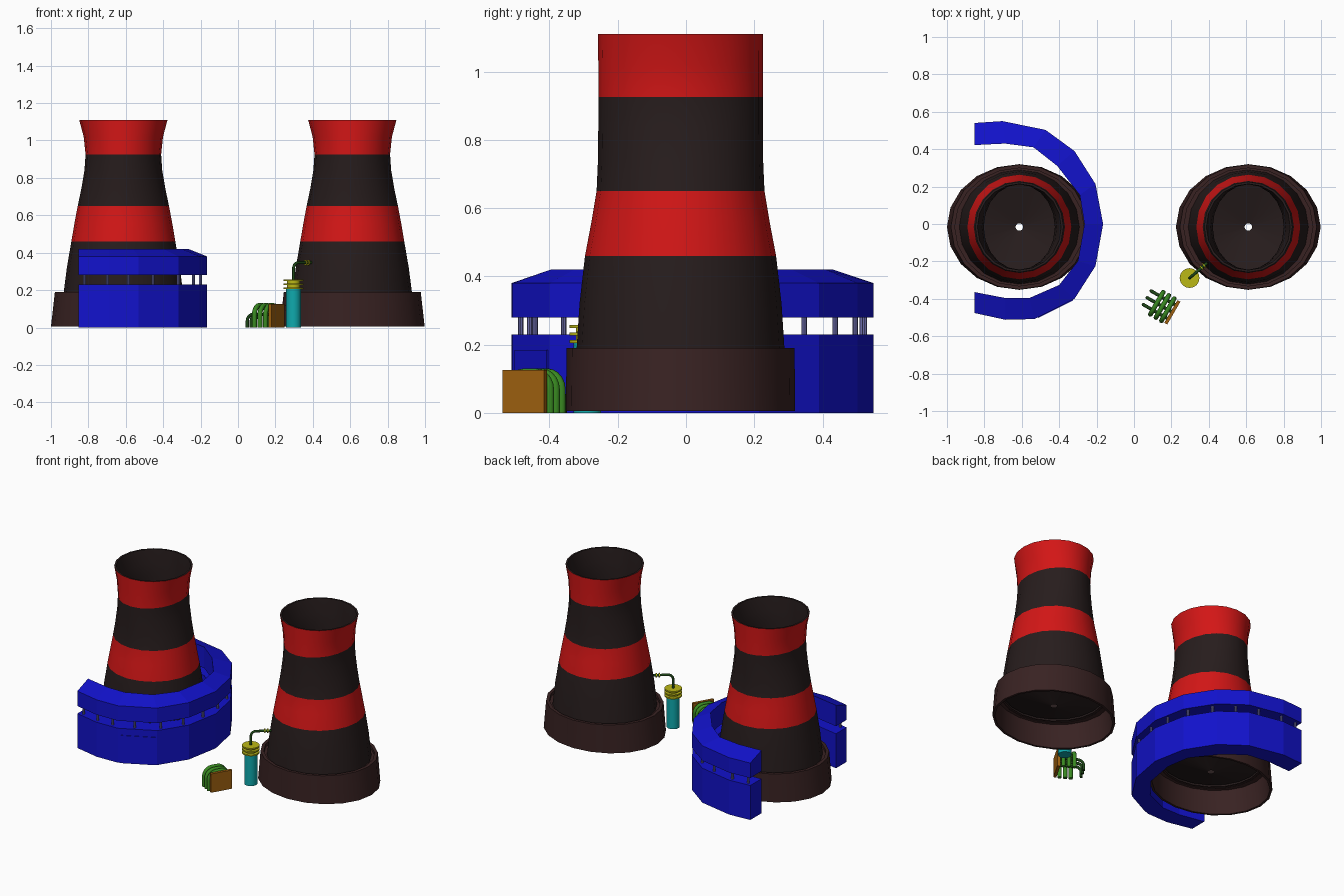
import bpy, bmesh, math
from mathutils import Vector

if "Cube" in bpy.data.objects:
    bpy.data.objects.remove(bpy.data.objects["Cube"])


def material(name, rgb):
    m = bpy.data.materials.new(name)
    m.diffuse_color = (*rgb, 1)
    m.use_nodes = True
    m.node_tree.nodes["Principled BSDF"].inputs["Base Color"].default_value = m.diffuse_color
    return m


RED = material("red_band", (0.65, 0.008, 0.008))
DARK = material("dark_shell", (0.02, 0.012, 0.012))
BROWN = material("brown_base", (0.04, 0.016, 0.016))
BLUE = material("blue_wall", (0.006, 0.006, 0.6))
POST = material("post_grey_blue", (0.15, 0.15, 0.4))
GREEN = material("green_pipe", (0.04, 0.25, 0.015))
DKGREEN = material("dark_green_pipe", (0.012, 0.06, 0.008))
ORANGE = material("orange_panel", (0.35, 0.12, 0.005))
TEAL = material("teal_tank", (0.005, 0.4, 0.42))
YELLOW = material("yellow_disc", (0.5, 0.48, 0.008))


def make(name, verts, faces, mats, ids=None, smooth=True, fix=True):
    me = bpy.data.meshes.new(name)
    me.from_pydata(verts, [], faces)
    for m in mats:
        me.materials.append(m)
    if ids:
        me.polygons.foreach_set("material_index", ids)
    if fix:
        bm = bmesh.new()
        bm.from_mesh(me)
        bmesh.ops.recalc_face_normals(bm, faces=bm.faces)
        bm.to_mesh(me)
        bm.free()
    ob = bpy.data.objects.new(name, me)
    bpy.context.collection.objects.link(ob)
    if smooth:
        bpy.ops.object.select_all(action='DESELECT')
        ob.select_set(True)
        bpy.context.view_layer.objects.active = ob
        bpy.ops.object.shade_smooth_by_angle(angle=math.radians(30))
    return ob


def lathe(name, profile, centre, mats, n=20):
    """Profile rows: z, x radius, y radius, material of the strip above."""
    cx, cy = centre
    verts, faces, ids = [], [], []
    for z, rx, ry, _ in profile:
        for k in range(n):
            a = 2 * math.pi * k / n
            verts.append((cx + rx * math.cos(a), cy + ry * math.sin(a), z))
    for i in range(len(profile) - 1):
        for k in range(n):
            j = (k + 1) % n
            faces.append((i * n + k, i * n + j, i * n + n + j, i * n + n + k))
            ids.append(profile[i][3])
    return make(name, verts, faces, mats, ids, fix=False)


def cylinder(name, x, y, z0, z1, r, mat, n=16):
    verts = [(x + r * math.cos(2 * math.pi * k / n), y + r * math.sin(2 * math.pi * k / n), z)
             for z in (z0, z1) for k in range(n)]
    faces = [(k, (k + 1) % n, n + (k + 1) % n, n + k) for k in range(n)]
    faces += [tuple(range(n))[::-1], tuple(range(n, 2 * n))]
    return make(name, verts, faces, [mat])


def pipe(name, points, r, mat):
    cu = bpy.data.curves.new(name, 'CURVE')
    cu.dimensions = '3D'
    cu.bevel_depth = r
    cu.bevel_resolution = 2
    cu.use_fill_caps = True
    sp = cu.splines.new('POLY')
    sp.points.add(len(points) - 1)
    for p, co in zip(sp.points, points):
        p.co = (*co, 1)
    cu.materials.append(mat)
    ob = bpy.data.objects.new(name, cu)
    bpy.context.collection.objects.link(ob)
    bpy.ops.object.select_all(action='DESELECT')
    ob.select_set(True)
    bpy.context.view_layer.objects.active = ob
    bpy.ops.object.convert(target='MESH')
    bpy.ops.object.shade_smooth_by_angle(angle=math.radians(50))


def bend(c, a, b, r, steps=5):
    """Quarter bend about c, from direction a to direction b."""
    return [c + r * (a * math.cos(t) + b * math.sin(t))
            for t in (math.pi / 2 * i / steps for i in range(steps + 1))]


# Cooling towers: hollow base ring plus banded flaring shell
for side, cx in (("left", -0.613), ("right", 0.611)):
    c = (cx, -0.016)
    lathe(side + "_tower_base", [
        (0.005, 0.387, 0.336, 0), (0.19, 0.366, 0.334, 0), (0.19, 0.345, 0.315, 0),
        (0.17, 0.345, 0.315, 0), (0.17, 0.31, 0.295, 0)], c, [BROWN])
    lathe(side + "_tower_base_inside", [
        (0.17, 0.31, 0.295, 0), (0.165, 0.355, 0.325, 0), (0.005, 0.372, 0.322, 0),
        (0.005, 0.387, 0.336, 0)], c, [BROWN])
    lathe(side + "_tower_shell", [
        (0.165, 0.322, 0.306, 0), (0.32, 0.302, 0.296, 0), (0.46, 0.278, 0.28, 1),
        (0.56, 0.261, 0.261, 1), (0.65, 0.244, 0.246, 0), (0.74, 0.225, 0.242, 0),
        (0.84, 0.208, 0.241, 0), (0.925, 0.202, 0.241, 1), (1.02, 0.212, 0.241, 1),
        (1.11, 0.236, 0.242, 0), (1.11, 0.224, 0.23, 0), (1.02, 0.2, 0.228, 0),
        (0.925, 0.19, 0.228, 0), (0.65, 0.232, 0.234, 0), (0.46, 0.266, 0.268, 0),
        (0.18, 0.308, 0.292, 0), (0.1, 0.02, 0.02, 0)], c, [DARK, RED])

# Curved blue building: outer and inner plan outlines
outer = [(-.853, .54), (-.703, .55), (-.473, .503), (-.318, .39), (-.206, .214), (-.165, 0),
         (-.206, -.225), (-.318, -.40), (-.532, -.508), (-.687, -.512), (-.853, -.476)]
inner = [(-.853, .422), (-.69, .43), (-.537, .41), (-.41, .31), (-.29, .155), (-.265, 0),
         (-.30, -.198), (-.40, -.326), (-.56, -.396), (-.687, -.396), (-.853, -.364)]


def arc_wall(name, z0, z_out, z_in):
    verts, faces = [], []
    for o, i in zip(outer, inner):
        verts += [(*o, z0), (*o, z_out), (*i, z_in), (*i, z0)]
    for s in range(len(outer) - 1):
        for k in range(4):
            j = (k + 1) % 4
            faces.append((4 * s + k, 4 * s + j, 4 * s + 4 + j, 4 * s + 4 + k))
    e = len(verts)
    faces += [(0, 1, 2, 3), (e - 1, e - 2, e - 3, e - 4)]
    make(name, verts, faces, [BLUE], smooth=False)


arc_wall("building_lower_wall", 0, 0.23, 0.23)
arc_wall("building_roof_band", 0.28, 0.38, 0.42)

# Posts holding the roof band
for k in range(14):
    t = 0.2 + 9.6 * k / 13
    s = min(int(t), 9)
    o = Vector(outer[s]).lerp(Vector(outer[s + 1]), t - s)
    i = Vector(inner[s]).lerp(Vector(inner[s + 1]), t - s)
    p = o.lerp(i, 0.22)
    cylinder("post_%d" % k, p.x, p.y, 0.225, 0.285, 0.008, POST, 8)

# Door panel on the front right facet
a, b = Vector(outer[8]), Vector(outer[7])
d = (b - a).normalized()
nrm = Vector((d.y, -d.x)) * 0.004
p0, p1 = a + d * 0.02, b - d * 0.01
plan = [p0 - nrm, p1 - nrm, p1 + nrm, p0 + nrm]
box_faces = [(3, 2, 1, 0), (4, 5, 6, 7)] + [(k, (k + 1) % 4, 4 + (k + 1) % 4, 4 + k) for k in range(4)]
make("building_door", [(*p, z) for z in (0, 0.185) for p in plan], box_faces, [BLUE], smooth=False)

# Tank with stacked discs and a feed pipe into the right tower
tx, ty = 0.297, -0.289
cylinder("tank", tx, ty, 0, 0.205, 0.04, TEAL)
cylinder("tank_neck", tx, ty, 0.2, 0.255, 0.034, YELLOW)
for k in range(3):
    z = 0.205 + 0.022 * k
    cylinder("tank_disc_%d" % k, tx, ty, z, z + 0.009, 0.053, YELLOW)
up = Vector((0, 0, 1))
h = Vector((0.76, 0.65, 0))
base = Vector((tx, ty, 0.25))
pipe("feed_pipe", [base] + bend(Vector((tx, ty, 0.315)) + h * 0.032, -h, up, 0.032)
     + [Vector((tx, ty, 0.347)) + h * 0.15], 0.008, DKGREEN)
for k, t in enumerate((0.082, 0.1)):
    f = Vector((tx, ty, 0.347)) + h * t
    pipe("feed_flange_%d" % k, [f, f + h * 0.006], 0.015, YELLOW)

# Exchanger: orange slab, green arches, dark outlet pipes
u, n = Vector((0.5, 0.866, 0)), Vector((-0.866, 0.5, 0))
sc = Vector((0.205, -0.472, 0))
plan = [sc + u * i * 0.07 + n * j * 0.009 for i, j in ((-1, -1), (1, -1), (1, 1), (-1, 1))]
make("exchanger_slab", [p + up * z for z in (0, 0.125) for p in plan], box_faces, [ORANGE], smooth=False)
for k in range(3):
    m = sc + n * (0.028 + 0.034 * k)
    R = 0.05
    L, Rt = m - u * 0.068, m + u * 0.068
    pts = [L] + bend(L + u * R + up * 0.068, -u, up, R) + bend(Rt - u * R + up * 0.068, up, u, R) + [Rt]
    pipe("exchanger_arch_%d" % k, pts, 0.013, GREEN)
    q = sc + u * (0.042 * (k - 1))
    pipe("outlet_pipe_%d" % k, [q + up * 0.07]
         + bend(q + n * 0.12 + up * 0.035, up, n, 0.035) + [q + n * 0.155], 0.009, DKGREEN)
